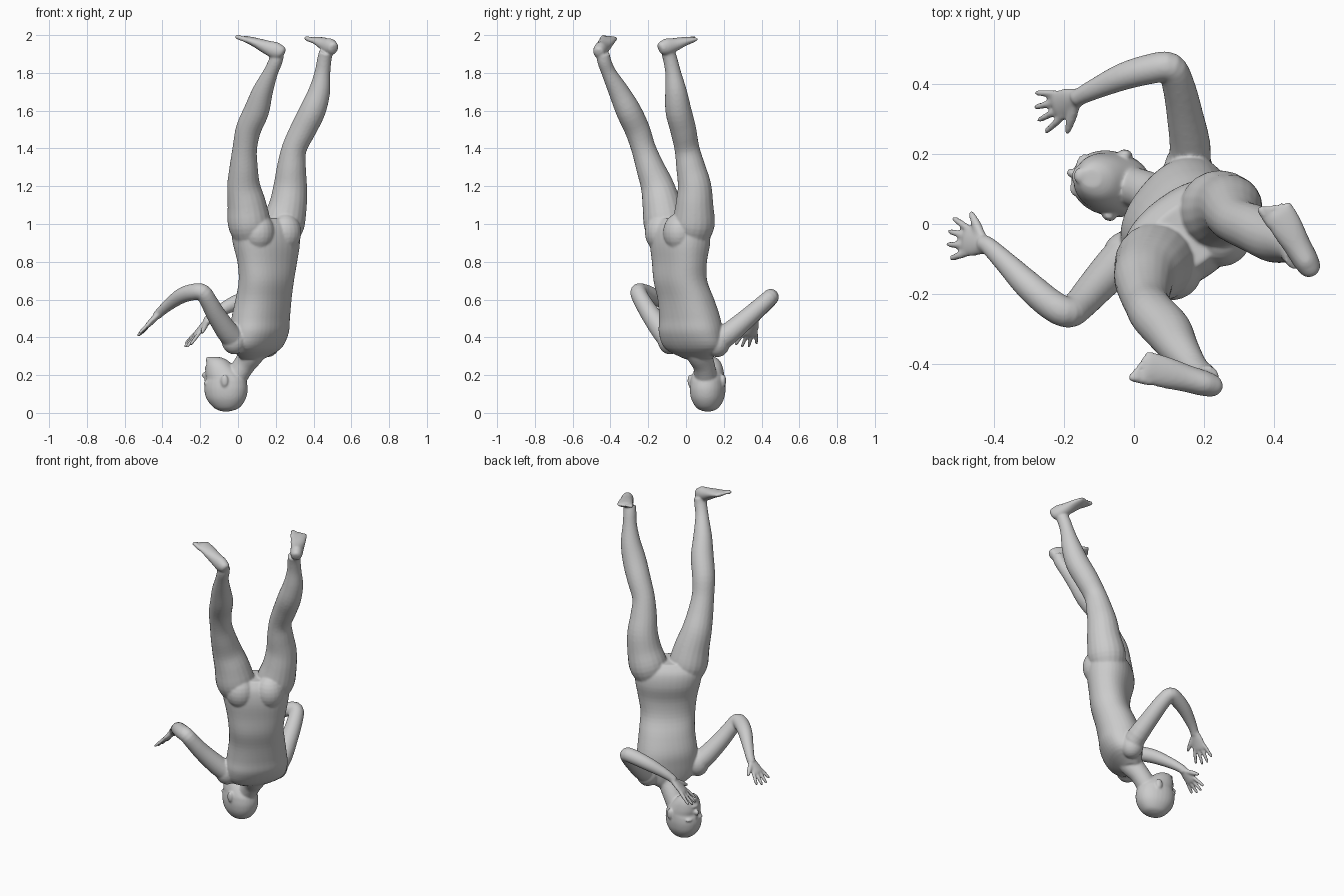
import bpy, bmesh, math
from mathutils import Vector, Matrix

bm = bmesh.new()
Z = Vector((0, 0, 1))


def smooth_rows(rows, n=4):
    """Catmull-Rom resampling of control rows."""
    out = []
    for i in range(len(rows) - 1):
        a, b, c, d = (rows[min(max(i + k, 0), len(rows) - 1)] for k in (-1, 0, 1, 2))
        for s in range(n):
            t = s / n
            out.append([q + .5 * t * (r - p + t * (2*p - 5*q + 4*r - w + t * (3*(q - r) + w - p)))
                        for p, q, r, w in zip(a, b, c, d)])
    return out + [list(rows[-1])]


def loft(rings, sides=28, power=2.0):
    """Closed skin over rings of (centre, half-width vector, half-depth vector)."""
    loops = []
    for c, u, v in rings:
        loop = []
        for k in range(sides):
            a = 2 * math.pi * k / sides
            ca, sa = math.cos(a), math.sin(a)
            loop.append(bm.verts.new(c + u * math.copysign(abs(ca) ** (2 / power), ca)
                                     + v * math.copysign(abs(sa) ** (2 / power), sa)))
        loops.append(loop)
    faces = [bm.faces.new(loops[0]), bm.faces.new(loops[-1])]
    for a, b in zip(loops, loops[1:]):
        for k in range(sides):
            j = (k + 1) % sides
            faces.append(bm.faces.new((a[k], a[j], b[j], b[k])))
    bmesh.ops.recalc_face_normals(bm, faces=faces)


def tube(rows, side=None, sides=20):
    """Limb along rows of x, y, z, half-width, half-thickness (or one radius)."""
    rows = smooth_rows([list(r) + [r[3]] if len(r) == 4 else list(r) for r in rows])
    pts = [Vector(r[:3]) for r in rows]
    side = Vector(side or (.6, .8, 0))
    rings = []
    for i, r in enumerate(rows):
        t = (pts[min(i + 1, len(pts) - 1)] - pts[max(i - 1, 0)]).normalized()
        v = t.cross(side).normalized()
        rings.append((pts[i], v.cross(t) * r[3], v * r[4]))
    loft(rings, sides)


def blob(c, size, angle=0):
    m = Matrix.Translation(c) @ Matrix.Rotation(angle, 4, 'Z') @ Matrix.Diagonal((*size, 1))
    bmesh.ops.create_uvsphere(bm, u_segments=20, v_segments=12, radius=1, matrix=m)


def digit(a, b, r0, r1, side):
    a, b = Vector(a), Vector(b)
    tube([(*a, r0), (*a.lerp(b, .5), r0), (*a.lerp(b, .9), r1), (*b, r1 * .4)], side, 12)


# Torso: z, centre x, centre y, half-width, half-depth, twist in degrees
torso = [(.285, .075, .065, .075, .05, 57), (.34, .10, .04, .165, .095, 55),
         (.42, .115, .025, .183, .122, 53), (.5, .12, .02, .175, .128, 50),
         (.6, .135, 0, .163, .122, 46), (.7, .15, -.03, .16, .115, 42),
         (.8, .155, -.035, .173, .116, 38), (.9, .15, -.032, .192, .13, 36),
         (.98, .145, -.035, .195, .12, 36), (1.03, .15, -.035, .15, .085, 37)]
rings = []
for z, x, y, w, d, a in smooth_rows(torso):
    a = math.radians(a)
    rings.append((Vector((x, y, z)), Vector((math.cos(a), math.sin(a), 0)) * w,
                  Vector((-math.sin(a), math.cos(a), 0)) * d))
loft(rings, 36, 2.25)

# Buttocks and shoulder caps
for s in (-1, 1):
    blob((.182 + s * .07, -.088 + s * .048, .955), (.085, .08, .1), math.radians(36))
blob((-.02, -.085, .385), (.068, .065, .075))
blob((.155, .165, .37), (.068, .068, .075))

# Neck
tube([(.1, .05, .38, .085), (.07, .07, .31, .068), (.03, .095, .25, .058), (-.03, .11, .16, .06)])

# Head: z, front reach, back reach, half-width
fwd, lat, hc = Vector((-.966, .26, 0)), Vector((.26, .966, 0)), Vector((-.065, .115, 0))
skull = [(.008, .02, -.02, .02), (.025, .06, -.07, .055), (.07, .1, -.105, .083),
         (.12, .114, -.117, .092), (.16, .112, -.113, .09), (.18, .104, -.105, .087),
         (.21, .108, -.08, .081), (.25, .105, -.04, .068), (.28, .098, -.005, .048),
         (.295, .085, .03, .025)]
loft([(hc + Z * z + fwd * (f + b) / 2, lat * w, fwd * (f - b) / 2)
      for z, f, b, w in smooth_rows(skull)], 28, 2.15)
ha = math.atan2(fwd.y, fwd.x)
blob(hc + fwd * .112 + Z * .2, (.02, .014, .018), ha)            # nose tip
blob(hc + fwd * .104 + Z * .18, (.014, .011, .032), ha)          # nose bridge
blob(hc + fwd * .102 + Z * .236, (.013, .026, .012), ha)         # lips
blob(hc + fwd * .09 + Z * .282, (.02, .024, .016), ha)           # chin
for s in (-1, 1):
    blob(hc + fwd * .092 + lat * s * .035 + Z * .157, (.02, .028, .01), ha)   # brow
    blob(hc - fwd * .018 + lat * s * .092 + Z * .17, (.02, .013, .034), ha)   # ear

# Legs
tube([(.075, -.09, .92, .09), (.06, -.11, 1.0, .113), (.047, -.128, 1.1, .103),
      (.03, -.152, 1.2, .088), (.03, -.19, 1.3, .075), (.036, -.225, 1.4, .065),
      (.055, -.258, 1.5, .067), (.098, -.305, 1.6, .067), (.13, -.355, 1.7, .055),
      (.172, -.408, 1.8, .039), (.198, -.432, 1.86, .037), (.208, -.44, 1.9, .036)])
tube([(.22, .025, .92, .09), (.24, .04, 1.0, .112), (.265, .045, 1.1, .1),
      (.277, .045, 1.2, .089), (.283, .025, 1.3, .077), (.298, .005, 1.4, .066),
      (.345, -.015, 1.5, .069), (.395, -.04, 1.6, .069), (.43, -.053, 1.7, .058),
      (.447, -.068, 1.8, .042), (.457, -.083, 1.87, .038), (.466, -.095, 1.91, .037)])


def foot(heel, ball, lift, inner):
    """Foot from heel to ball plus five toes; inner = side of the big toe."""
    h, b = Vector(heel), Vector(ball)
    d = b - h
    s = d.cross(Z).normalized() * inner
    shape = [(-.1, .012, .015, 0), (-.04, .028, .03, 0), (.14, .036, .044, -lift),
             (.42, .039, .036, -lift * .8), (.72, .045, .025, 0), (1, .046, .016, 0),
             (1.06, .04, .01, 0)]
    tube([(*(h + d * t + Z * o), w, k) for t, w, k, o in shape], s)
    for i in range(5):
        p = b + s * (.036 - .018 * i)
        r = .0135 if i == 0 else .0095
        digit(p - d * .1, p + d.normalized() * (.045 - .007 * i) + s * .003, r, r * .9, s)


foot((.228, -.462, 1.915), (.038, -.408, 1.98), .006, -1)
foot((.503, -.128, 1.938), (.413, .03, 1.976), .006, -1)

# Arms
tube([(.02, -.05, .37, .06), (-.04, -.105, .41, .06), (-.11, -.18, .51, .052),
      (-.155, -.23, .59, .046), (-.187, -.252, .638, .044), (-.235, -.23, .64, .044),
      (-.3, -.175, .62, .041), (-.37, -.105, .57, .031), (-.415, -.062, .53, .025),
      (-.43, -.055, .513, .024)])
tube([(.13, .12, .36, .06), (.16, .2, .40, .06), (.145, .31, .49, .052),
      (.125, .4, .57, .046), (.102, .446, .612, .043), (.05, .442, .605, .043),
      (-.03, .42, .575, .039), (-.11, .385, .53, .03), (-.15, .365, .5, .025),
      (-.165, .356, .485, .024)], (0, .3, 1))


def hand(wrist, tip, thumb_side):
    """Palm, four spread fingers and a thumb."""
    w, d = Vector(wrist), Vector(tip) - Vector(wrist)
    s = Vector(thumb_side)
    s = (s - d * s.dot(d) / d.length_squared).normalized()
    tube([(*(w + d * t), a, b) for t, a, b in
          ((-.1, .022, .02), (.1, .029, .018), (.3, .039, .016), (.5, .042, .014), (.57, .036, .01))], s)
    for o, k in ((.033, .93), (.011, 1.0), (-.011, .98), (-.033, .86)):
        digit(w + d * .45 + s * o, w + d * k + s * o * 1.75, .0105, .0085, s)
    digit(w + d * .15 + s * .018, w + d * .52 + s * .085, .014, .009, d)


hand((-.418, -.06, .527), (-.532, -.038, .405), (.1, 1, 0))
hand((-.153, .363, .497), (-.28, .312, .345), (.35, -.9, .1))

# Fuse all parts into one smooth skin
mesh = bpy.data.meshes.new("body")
bm.to_mesh(mesh)
bm.free()
body = bpy.data.objects.new("body", mesh)
bpy.context.collection.objects.link(body)
skin = body.modifiers.new("fuse", 'REMESH')
skin.mode = 'VOXEL'
skin.voxel_size = .006
skin.use_smooth_shade = True
soft = body.modifiers.new("soften", 'SMOOTH')
soft.factor = .5
soft.iterations = 6
